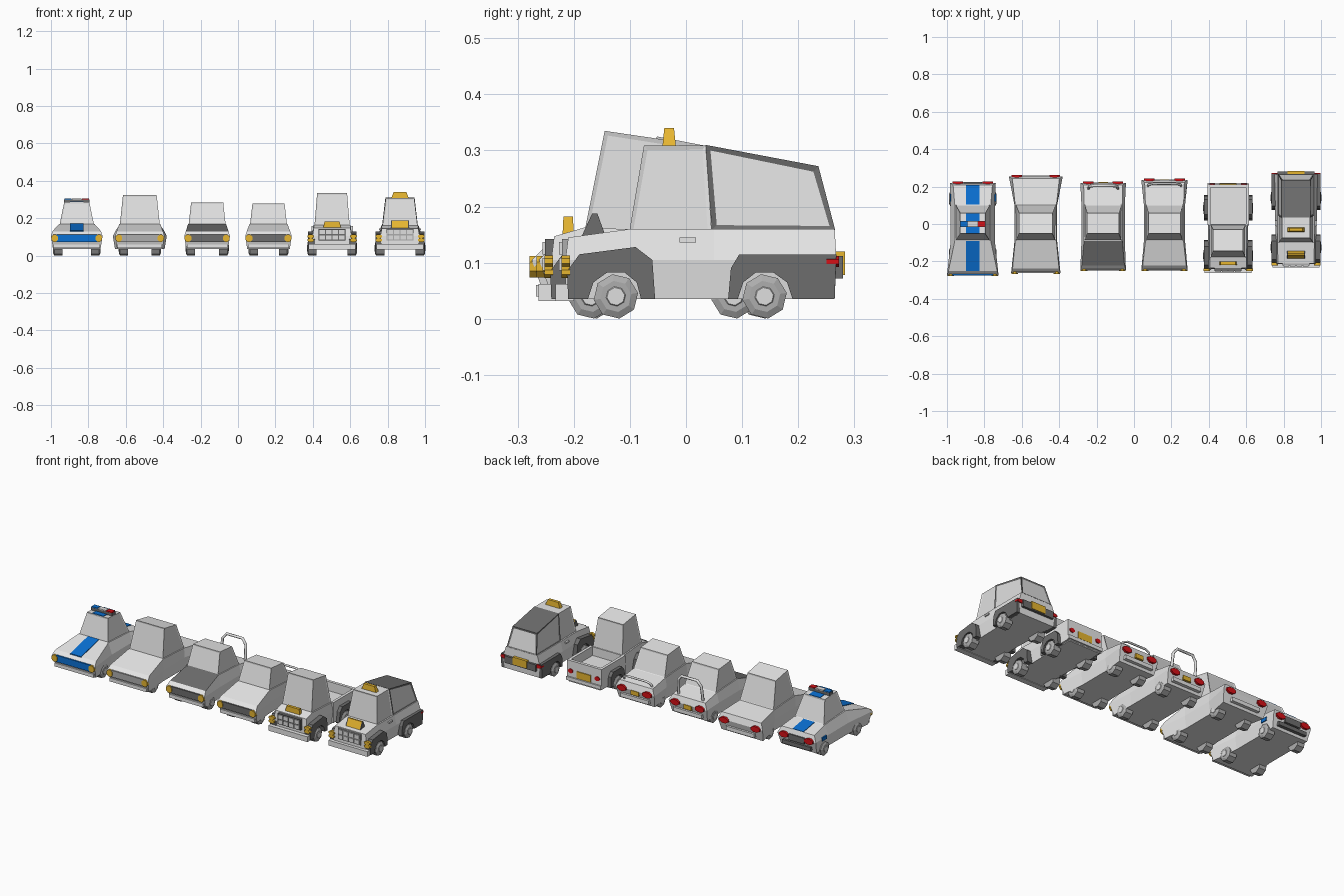
import bpy, bmesh, math

if "Cube" in bpy.data.objects:
    bpy.data.objects.remove(bpy.data.objects["Cube"])


def mat(name, r, g, b):
    m = bpy.data.materials.new(name)
    m.diffuse_color = (r, g, b, 1)
    m.use_nodes = True
    m.node_tree.nodes["Principled BSDF"].inputs["Base Color"].default_value = m.diffuse_color
    return m


LIGHT = mat("light grey", .84, .84, .84)
GLASS = mat("window grey", .74, .74, .74)
MID = mat("mid grey", .42, .42, .42)
DARK = mat("dark grey", .155, .155, .155)
BLUE = mat("blue", .003, .165, .66)
GOLD = mat("gold", .80, .47, .03)
RED = mat("red", .68, .005, .008)


def finish(bm, name, *mats):
    bmesh.ops.recalc_face_normals(bm, faces=bm.faces[:])
    me = bpy.data.meshes.new(name)
    bm.to_mesh(me)
    bm.free()
    for m in mats:
        me.materials.append(m)
    ob = bpy.data.objects.new(name, me)
    bpy.context.collection.objects.link(ob)
    return ob


def loft(rings):
    """Skin equal rings of points; ends closed with strips of quads."""
    bm = bmesh.new()
    vs = [[bm.verts.new(p) for p in r] for r in rings]
    n = len(vs[0])
    for a, b in zip(vs, vs[1:]):
        for i in range(n):
            j = (i + 1) % n
            bm.faces.new((a[i], a[j], b[j], b[i]))
    for r in (vs[0], vs[-1]):
        for i in range(n // 2 - 1):
            bm.faces.new((r[i], r[i + 1], r[n - 2 - i], r[n - 1 - i]))
    bmesh.ops.recalc_face_normals(bm, faces=bm.faces[:])
    return bm


def box(name, x, y, z, m, taper=1.0):
    """Box from (min, max) ranges, top optionally tapered in x and y."""
    (x0, x1), (y0, y1), (z0, z1) = x, y, z
    c, d = (x0 + x1) / 2, (y0 + y1) / 2

    def ring(zz, k):
        return [(c + (a - c) * k, d + (b - d) * k, zz)
                for a, b in ((x0, y0), (x1, y0), (x1, y1), (x0, y1))]
    return finish(loft([ring(z0, 1), ring(z1, taper)]), name, m)


def lamp(name, x, z, rx, rz, y0, y1, m):
    """Eight-sided lamp facing front or back."""
    def ring(y):
        return [(x + rx * math.cos(math.pi / 4 * (i + .5)) * 1.08, y,
                 z + rz * math.sin(math.pi / 4 * (i + .5)) * 1.08) for i in range(8)]
    return finish(loft([ring(y0), ring(y1)]), name, m)


def prism(name, pts, x0, x1, m):
    """Side profile (y, z) extruded along x."""
    bm = bmesh.new()
    f = bm.faces.new([bm.verts.new((x0, y, z)) for y, z in pts])
    r = bmesh.ops.extrude_face_region(bm, geom=[f])
    bmesh.ops.translate(bm, vec=(x1 - x0, 0, 0),
                        verts=[v for v in r["geom"] if isinstance(v, bmesh.types.BMVert)])
    bm.faces.new([v for v in f.verts]) if not f.is_valid else None
    return finish(bm, name, m)


def body(name, cx, stations, hood_mat=LIGHT, hood_y=-.09):
    """Hull: station = (y bottom, y waist, y top, waist half width, top half width, top z)."""
    rings = []
    for yb, yw, yt, w, tw, zt in stations:
        half = [(w * .92, yb, .035), (w, yw, .105), (tw, yt, zt)]
        rings.append([(cx - x, y, z) for x, y, z in half] +
                     [(cx + x, y, z) for x, y, z in reversed(half)])
    bm = loft(rings)
    for f in bm.faces:
        if f.normal.z > .8 and f.calc_center_median().y < hood_y:
            f.material_index = 1
    return finish(bm, name, LIGHT, hood_mat)


def cab(name, cx, base, top, frame=LIGHT, rim=.01, skip_front=False):
    """Tapered cabin, (y0, y1, half width, z, rear z) at base and roof, inset windows."""
    def ring(y0, y1, w, z0, z1=None):
        z1 = z0 if z1 is None else z1
        return [(cx - w, y0, z0), (cx + w, y0, z0), (cx + w, y1, z1), (cx - w, y1, z1)]
    bm = loft([ring(*base), ring(*top)])
    sides = [f for f in bm.faces if abs(f.normal.z) < .8
             and not (skip_front and f.normal.y < -.8)]
    bmesh.ops.inset_individual(bm, faces=sides, thickness=rim, depth=-.003)
    for f in sides:
        f.material_index = 1
    return finish(bm, name, frame, GLASS)


def wheels(cx, ys, outer, width=.05):
    for y in ys:
        for s in (-1, 1):
            def ring(off, r):
                return [(cx + s * (outer - off), y + r * math.cos(math.pi / 4 * (i + .2)),
                         .04 + r * math.sin(math.pi / 4 * (i + .2))) for i in range(8)]
            finish(loft([ring(width, .040), ring(.006, .040), ring(0, .028)]), "wheel", MID)
            finish(loft([ring(.01, .026), ring(-.002, .016)]), "wheel_hub", GLASS)


def hoop(name, cx, hw, y0, z0, y1, z1, r):
    cu = bpy.data.curves.new(name, "CURVE")
    cu.dimensions = "3D"
    cu.bevel_depth, cu.bevel_resolution = r, 1
    ym, zm = y0 + (y1 - y0) * .75, z0 + (z1 - z0) * .75
    pts = [(-hw, y0, z0), (-hw * .95, ym, zm), (-hw * .65, y1, z1),
           (hw * .65, y1, z1), (hw * .95, ym, zm), (hw, y0, z0)]
    sp = cu.splines.new("POLY")
    sp.points.add(len(pts) - 1)
    for p, (x, y, z) in zip(sp.points, pts):
        p.co = (cx + x, y, z, 1)
    cu.materials.append(LIGHT)
    bpy.context.collection.objects.link(bpy.data.objects.new(name, cu))


# ---- four low cars: shared layout, own proportions
sedans = [
    # cx, yf, yr, wf, wm, wr, cab base, roof half width, roof z front/rear, wheel x, hood, grille
    (-.862, -.275, .22, .138, .118, .123, .094, .067, .287, .28, .126, LIGHT, BLUE),
    (-.525, -.262, .255, .132, .114, .144, .108, .090, .325, .304, .112, LIGHT, MID),
    (-.165, -.247, .22, .122, .116, .122, .100, .086, .284, .274, .114, DARK, DARK),
    (.163, -.247, .235, .124, .110, .124, .100, .086, .278, .268, .106, LIGHT, DARK)]
for cx, yf, yr, wf, wm, wr, cb, ct, rz, rz2, wx, hood, grille in sedans:
    body("car_body", cx, [
        (yf + .025, yf, yf + .025, wf, wf - .008, .13),
        (-.09, -.09, -.09, wm, cb + .002, .168),
        (.10, .10, .10, wm, cb + .002, .158),
        (yr - .02, yr, yr - .012, wr, wr - .018, .14)], hood)
    cab("cabin", cx, (-.092, .105, cb, .155), (-.052, .058, ct, rz, rz2))
    wheels(cx, (-.165, .135), wx)
    # nose: grille strip, headlights, bumper
    box("grille", (cx - wf + .03, cx + wf - .03), (yf - .001, yf + .03), (.074, .112), grille)
    box("front_bumper", (cx - wf + .014, cx + wf - .014), (yf + .008, yf + .035),
        (.04, .06), LIGHT)
    # tail: lights and bumper
    box("rear_bumper", (cx - .09, cx + .09), (yr - .03, yr + .003), (.05, .072),
        DARK if grille == BLUE else LIGHT)
    for s in (-1, 1):
        lamp("headlight", cx + s * (wf - .02), .093, .018, .019, yf - .004, yf + .012, GOLD)
        lamp("tail_light", cx + s * (wr - .043), .104, .028, .016, yr - .02, yr + .008, RED)
for cx, y in ((-.165, .222), (.163, .237)):
    box("rear_plate", (cx - .025, cx + .025), (y - .02, y + .002), (.08, .105), GOLD)

# police car: stripes, roof light bar, door marks
P = -.862
for name, a, b in (("hood_stripe", (-.252, .13), (-.09, .168)),
                   ("roof_stripe", (-.05, .287), (.057, .28)),
                   ("deck_stripe", (.105, .157), (.208, .14))):
    finish(loft([[(P - .035, y, z - .004), (P - .035, y, z + .003),
                  (P + .035, y, z + .003), (P + .035, y, z - .004)] for y, z in (a, b)]),
           name, BLUE)
box("light_bar", (P - .067, P + .067), (-.015, .015), (.284, .301), DARK)
for x0, x1, m in ((-.066, -.028, BLUE), (-.026, .026, GLASS), (.028, .066, RED)):
    box("light_lens", (P + x0, P + x1), (-.0145, .0145), (.300, .306), m, .96)
box("rear_panel", (P - .05, P + .05), (.2, .224), (.08, .115), DARK)
for s in (-1, 1):
    a = P + s * .119
    box("side_mark", (a - .004, a + .004), (.12, .16), (.092, .112), BLUE)

# roll hoop and low tail spoiler
hoop("roll_hoop", -.165, .078, .19, .135, .205, .255, .008)
hoop("tail_spoiler", .163, .09, .20, .135, .215, .168, .006)

# ---- shared front end of the two trucks
FRONT_FENDER = [(-.21, .035), (-.212, .085), (-.19, .115), (-.09, .128), (-.06, .105),
                (-.055, .035), (-.08, .035), (-.088, .065), (-.11, .083), (-.14, .083),
                (-.165, .065), (-.175, .035)]


def truck_front(cx, dy, grille_mat, cell_mat):
    y = -.215 + dy
    for s in (-1, 1):
        prism("front_fender", [(p + dy, z) for p, z in FRONT_FENDER],
              cx + s * .09, cx + s * .13, DARK)
        for z in (.083, .103):
            lamp("headlight", cx + s * .114, z, .018, .01, y - .007, y + .008, GOLD)
    box("front_bumper", (cx - .125, cx + .125), (y - .018, y + .015), (.032, .062), LIGHT)
    box("grille", (cx - .073, cx + .073), (y - .006, y + .01), (.08, .142), grille_mat)
    for i in range(4):
        for j in range(2):
            a, b = cx - .052 + i * .0347, .097 + j * .029
            box("grille_cell", (a - .014, a + .014), (y - .011, y), (b - .011, b + .011), cell_mat)


# ---- pickup truck
K = .503
body("pickup_body", K, [
    (-.24, -.24, -.235, .105, .098, .147), (-.18, -.18, -.18, .105, .098, .163),
    (.0, .0, .0, .108, .1, .155)])
cab("pickup_cabin", K, (-.182, -.002, .095, .15), (-.145, -.03, .08, .335, .318))
truck_front(K, -.03, DARK, GLASS)
box("hood_light", (K - .047, K + .047), (-.22, -.2), (.15, .182), GOLD, .85)
# open bed
box("bed_floor", (K - .1, K + .1), (-.01, .21), (.035, .105), LIGHT)
for s in (-1, 1):
    a = K + s * .103
    box("bed_wall", (a - .008, a + .008), (-.005, .21), (.04, .158), LIGHT)
    prism("rear_fender", [(.02, .035), (.03, .095), (.05, .118), (.13, .118), (.15, .095),
                          (.155, .035), (.132, .035), (.122, .068), (.1, .083), (.07, .083),
                          (.048, .068), (.038, .035)], K + s * .1, K + s * .13, DARK)
    lamp("tail_light", K + s * .085, .1, .015, .012, .2, .217, RED)
box("tailgate", (K - .111, K + .111), (.195, .212), (.04, .158), LIGHT)
box("rear_bumper", (K - .11, K + .11), (.2, .22), (.045, .065), LIGHT)
box("rear_plate", (K - .045, K + .045), (.205, .217), (.068, .108), GOLD)
wheels(K, (-.17, .085), .132)

# ---- canopy taxi
T = .866
body("taxi_body", T, [
    (-.215, -.215, -.21, .105, .097, .145), (-.1, -.1, -.1, .108, .098, .16),
    (.05, .05, .05, .112, .1, .16), (.265, .268, .265, .118, .1, .16)])
cab("taxi_cabin", T, (-.102, .046, .095, .15), (-.075, .036, .076, .309))
cab("canopy", T, (.046, .266, .096, .158), (.035, .236, .078, .31, .272), DARK, .013, True)
truck_front(T, 0, MID, GLASS)
for s in (-1, 1):
    prism("rear_fender", [(.075, .035), (.08, .09), (.095, .115), (.268, .115), (.265, .035),
                          (.19, .035), (.18, .065), (.155, .083), (.125, .083),
                          (.102, .065), (.092, .035)], T + s * .1, T + s * .13, DARK)
    lamp("tail_light", T + s * .108, .102, .023, .01, .25, .273, RED)
    b = T + s * .106
    box("door_handle", (b - .006, b + .006), (-.012, .018), (.136, .145), LIGHT)
box("rear_bumper", (T - .1, T + .1), (.255, .28), (.072, .112), DARK)
box("rear_plate", (T - .045, T + .045), (.26, .283), (.078, .12), GOLD)
box("roof_sign", (T - .047, T + .047), (-.042, -.018), (.307, .34), GOLD, .72)
SCOOP = [(-.187, .145), (-.167, .188), (-.158, .188), (-.145, .152)]
prism("hood_light", SCOOP, T - .043, T + .043, GOLD)
for s in (-1, 1):
    prism("hood_light_end", SCOOP, T + s * .0425, T + s * .047, DARK)
wheels(T, (-.125, .14), .134)
